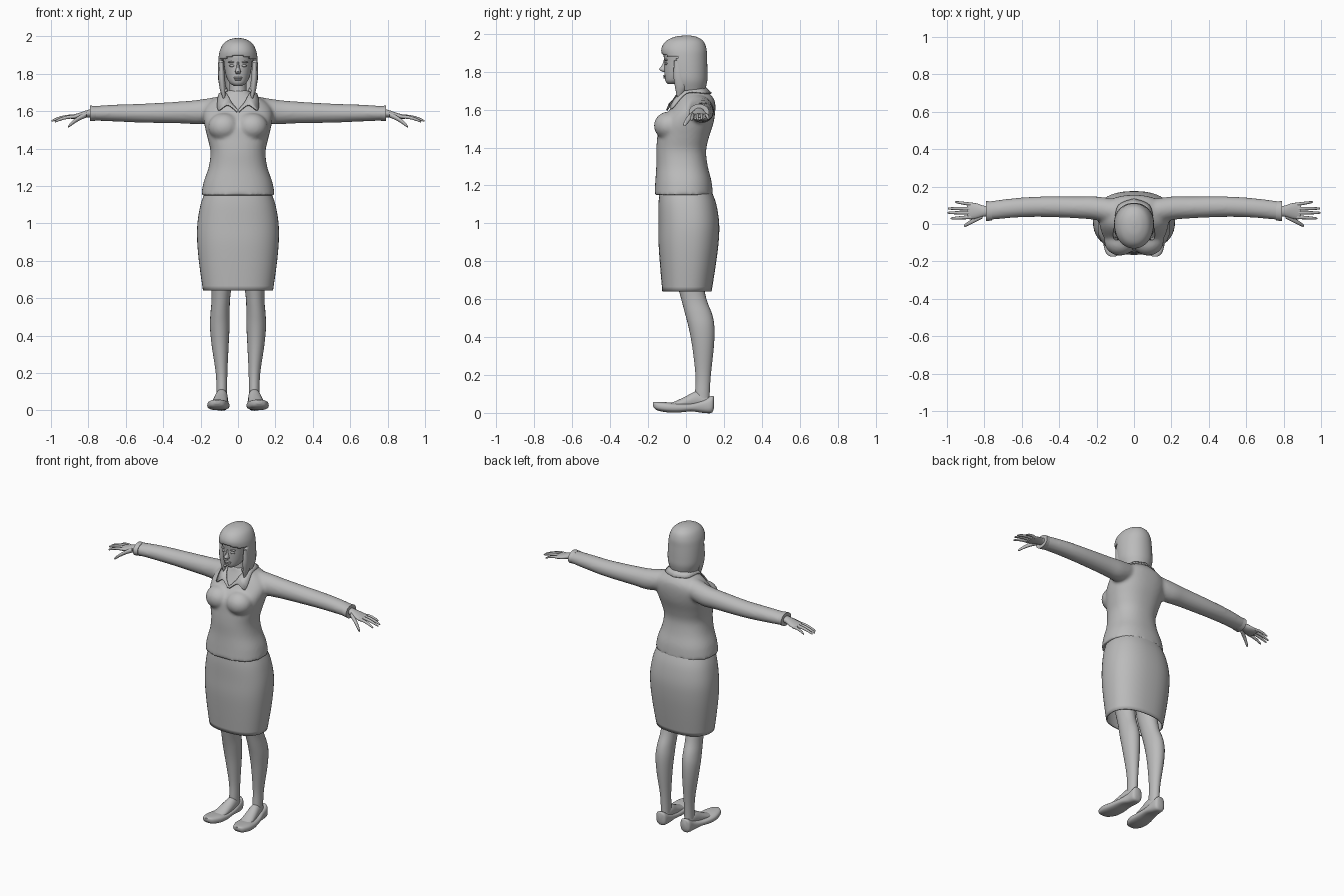
import bpy, bmesh, math
from mathutils import Matrix, Vector

grey = bpy.data.materials.new("plain_grey")
grey.diffuse_color = (0.5, 0.5, 0.5, 1)


def smooth_rows(rows, steps):
    """Catmull-Rom interpolation through tuples of numbers."""
    out = []
    for i in range(len(rows) - 1):
        a, b, c, d = rows[max(i - 1, 0)], rows[i], rows[i + 1], rows[min(i + 2, len(rows) - 1)]
        for k in range(steps):
            t = k / steps
            out.append([0.5 * (2 * q + (r - p) * t + (2 * p - 5 * q + 4 * r - s) * t * t
                               + (3 * q - p - 3 * r + s) * t ** 3) for p, q, r, s in zip(a, b, c, d)])
    return out + [list(rows[-1])]


def loft(bm, axis, rows, seg=32, p=2.0, steps=4, caps=True, flip=False):
    """Rounded rings; each row is (position on axis, u min, u max, v min, v max)."""
    rings = []
    for t, u0, u1, v0, v1 in smooth_rows(rows, steps):
        ring = []
        for i in range(seg):
            a = 2 * math.pi * i / seg
            c, s = math.cos(a), math.sin(a)
            u = (u0 + u1) / 2 + (u1 - u0) / 2 * math.copysign(abs(c) ** (2 / p), c)
            v = (v0 + v1) / 2 + (v1 - v0) / 2 * math.copysign(abs(s) ** (2 / p), s)
            co = {'x': (t, u, v), 'y': (u, t, v), 'z': (u, v, t)}[axis]
            ring.append(bm.verts.new((-co[0] if flip else co[0], co[1], co[2])))
        rings.append(ring)
    for r, q in zip(rings, rings[1:]):
        for i in range(seg):
            j = (i + 1) % seg
            bm.faces.new((r[i], r[j], q[j], q[i]))
    if caps:
        bm.faces.new(rings[0])
        bm.faces.new(rings[-1])


def ball(bm, c, r):
    bmesh.ops.create_uvsphere(bm, u_segments=20, v_segments=12, radius=1,
                              matrix=Matrix.Translation(Vector(c)) @ Matrix.Diagonal((*r, 1)))


def sym(rows):
    """(z, half width, front, back) -> symmetric loft rows."""
    return [(z, -w, w, f, b) for z, w, f, b in rows]


def finish(name, bm, mirror=False, thick=0, angle=45):
    bmesh.ops.recalc_face_normals(bm, faces=bm.faces[:])
    me = bpy.data.meshes.new(name)
    bm.to_mesh(me)
    bm.free()
    me.materials.append(grey)
    ob = bpy.data.objects.new(name, me)
    bpy.context.collection.objects.link(ob)
    bpy.ops.object.select_all(action='DESELECT')
    ob.select_set(True)
    bpy.context.view_layer.objects.active = ob
    bpy.ops.object.shade_smooth_by_angle(angle=math.radians(angle))
    if thick:
        m = ob.modifiers.new("thickness", 'SOLIDIFY')
        m.thickness, m.offset = thick, -1
    if mirror:
        ob.modifiers.new("mirror", 'MIRROR').use_clip = False
    return ob


# Jacket: torso, bust and sleeves fused into one skin
bm = bmesh.new()
loft(bm, 'z', sym([(1.15, .197, -.167, .142), (1.22, .184, -.162, .135), (1.30, .157, -.157, .115),
                   (1.38, .147, -.157, .106), (1.45, .161, -.152, .12), (1.53, .18, -.14, .145),
                   (1.60, .185, -.085, .155), (1.65, .15, -.055, .15), (1.69, .085, -.035, .12),
                   (1.71, .06, -.03, .10)]), seg=48, p=2.3)
for flip in (False, True):
    ball(bm, (-.075 if flip else .075, -.09, 1.515), (.085, .08, .075))
    loft(bm, 'x', [(.08, -.01, .13, 1.55, 1.682), (.2, .02, .147, 1.53, 1.662), (.3, .03, .147, 1.534, 1.652),
                   (.5, .038, .147, 1.538, 1.64), (.65, .033, .137, 1.544, 1.635),
                   (.785, .02, .12, 1.55, 1.626)], flip=flip)
jacket = finish("jacket", bm)
m = jacket.modifiers.new("fuse", 'REMESH')
m.mode, m.voxel_size, m.use_smooth_shade = 'VOXEL', 0.01, True
m = jacket.modifiers.new("soften", 'SMOOTH')
m.factor, m.iterations = 0.5, 5

# Sleeve cuffs
bm = bmesh.new()
loft(bm, 'x', [(.76, .019, .121, 1.549, 1.628), (.79, .015, .122, 1.546, 1.629)], steps=1)
finish("sleeve_cuff", bm, mirror=True)

# Collar strip: inner edge xyz, outer edge xyz, from the neckline point round to the nape
bm = bmesh.new()
strip = smooth_rows([(0, -.098, 1.607, .005, -.105, 1.598), (.036, -.072, 1.65, .055, -.088, 1.635),
                     (.052, -.05, 1.68, .108, -.078, 1.608), (.068, 0, 1.708, .105, 0, 1.69),
                     (.06, .07, 1.718, .085, .10, 1.69), (0, .10, 1.722, 0, .137, 1.688)], 5)
pairs = [(bm.verts.new(r[:3]), bm.verts.new(r[3:])) for r in strip]
for (a, b), (c, d) in zip(pairs, pairs[1:]):
    bm.faces.new((a, b, d, c))
finish("collar", bm, mirror=True, thick=.008)

# Skirt, open at the hem
bm = bmesh.new()
loft(bm, 'z', sym([(1.17, .175, -.14, .135), (1.10, .2, -.145, .16), (1.0, .217, -.145, .175),
                   (.9, .218, -.145, .172), (.78, .207, -.137, .157), (.64, .187, -.125, .135)]),
     seg=48, p=2.35, caps=False)
finish("skirt", bm, thick=.008)

# Legs
bm = bmesh.new()
loft(bm, 'z', [(.85, .015, .165, -.07, .10), (.7, .03, .147, -.05, .092), (.6, .042, .141, -.025, .108),
               (.52, .045, .147, -.004, .138), (.45, .045, .15, .014, .15), (.35, .05, .141, .033, .147),
               (.2, .057, .119, .05, .131), (.1, .058, .115, .048, .125), (.04, .06, .115, .05, .125)], seg=24)
finish("leg", bm, mirror=True)

# Feet
bm = bmesh.new()
loft(bm, 'y', [(.12, .062, .113, .02, .09), (.06, .055, .12, .02, .115), (0, .055, .132, .02, .088),
               (-.06, .058, .142, .02, .06), (-.12, .07, .142, .02, .042)], seg=20)
finish("foot", bm, mirror=True)

# Flat pumps
bm = bmesh.new()
loft(bm, 'y', [(-.175, .10, .125, .036, .055), (-.155, .073, .15, .015, .058), (-.1, .05, .164, .003, .056),
               (-.04, .045, .16, .002, .05), (.03, .048, .145, .008, .05), (.09, .05, .13, 0, .068),
               (.135, .055, .125, 0, .09), (.147, .07, .11, .025, .085)], seg=28, p=2.7)
finish("shoe", bm, mirror=True)

# Hands: palm, four fingers and thumb
bm = bmesh.new()
loft(bm, 'x', [(.76, .04, .10, 1.563, 1.612), (.80, .04, .097, 1.567, 1.607), (.84, .03, .11, 1.56, 1.594),
               (.875, .025, .115, 1.557, 1.583), (.892, .03, .112, 1.557, 1.579)], seg=20)
for (x0, y0, z0), (x1, y1, z1), r in [((.87, .105, 1.57), (.957, .118, 1.55), .0085),
                                      ((.87, .082, 1.572), (.995, .083, 1.549), .0095),
                                      ((.87, .06, 1.572), (.998, .06, 1.547), .0095),
                                      ((.87, .037, 1.57), (.98, .03, 1.543), .0095),
                                      ((.81, .045, 1.58), (.908, -.01, 1.517), .014)]:
    rows = []
    for f, k in ((0, 1.1), (.35, 1), (.7, .85), (.95, .6), (1, .25)):
        x, y, z = x0 + (x1 - x0) * f, y0 + (y1 - y0) * f, z0 + (z1 - z0) * f
        z += .008 * math.sin(math.pi * f)
        rows.append((x, y - r * k, y + r * k, z - r * k, z + r * k))
    loft(bm, 'x', rows, seg=10, steps=2)
finish("hand", bm, mirror=True, angle=60)

# Neck
bm = bmesh.new()
loft(bm, 'z', sym([(1.58, .09, -.04, .09), (1.65, .057, -.035, .088), (1.72, .046, -.027, .075),
                   (1.79, .046, -.025, .07)]), seg=24)
finish("neck", bm)

# Head with nose, lips, eyelids and brows
bm = bmesh.new()
loft(bm, 'z', sym([(1.735, .022, -.095, -.04), (1.75, .044, -.108, 0), (1.78, .061, -.113, .05),
                   (1.82, .071, -.115, .08), (1.86, .076, -.115, .085), (1.90, .078, -.118, .085),
                   (1.94, .07, -.10, .08), (1.97, .04, -.06, .05)]), p=2.15)
loft(bm, 'z', sym([(1.862, .007, -.118, -.09), (1.835, .009, -.126, -.09), (1.812, .015, -.142, -.09),
                   (1.799, .012, -.122, -.09)]), seg=12, steps=3)
ball(bm, (0, -.110, 1.778), (.024, .011, .006))
ball(bm, (0, -.109, 1.769), (.02, .011, .006))
for s in (-1, 1):
    ball(bm, (s * .031, -.103, 1.843), (.016, .011, .007))
    ball(bm, (s * .033, -.104, 1.862), (.02, .011, .005))
finish("head", bm)

# Hair shell, cut open around the face below the fringe
bm = bmesh.new()
loft(bm, 'z', sym([(1.70, .086, -.08, .10), (1.75, .103, -.10, .112), (1.80, .107, -.11, .113),
                   (1.87, .105, -.123, .111), (1.92, .098, -.13, .108), (1.96, .078, -.107, .092),
                   (1.983, .045, -.062, .058), (1.991, .01, -.012, .02)]), seg=64, p=2.1, steps=6, caps=False)
top = max(v.co.z for v in bm.verts)
bm.faces.new([v for v in bm.verts if v.co.z > top - 1e-5])
face_area = []
for f in bm.faces:
    c = f.calc_center_median()
    if c.y < -.048 and c.z < 1.9 - .25 * abs(c.x):
        face_area.append(f)
bmesh.ops.delete(bm, geom=face_area, context='FACES')
finish("hair", bm, thick=.02)

# Hair locks falling in front of the shoulders
bm = bmesh.new()
loft(bm, 'z', [(1.86, .078, .10, -.062, -.02), (1.78, .07, .104, -.066, -.01), (1.72, .066, .098, -.058, 0),
               (1.68, .068, .085, -.05, -.02), (1.66, .074, .078, -.044, -.038)], seg=16)
finish("side_lock", bm, mirror=True)
